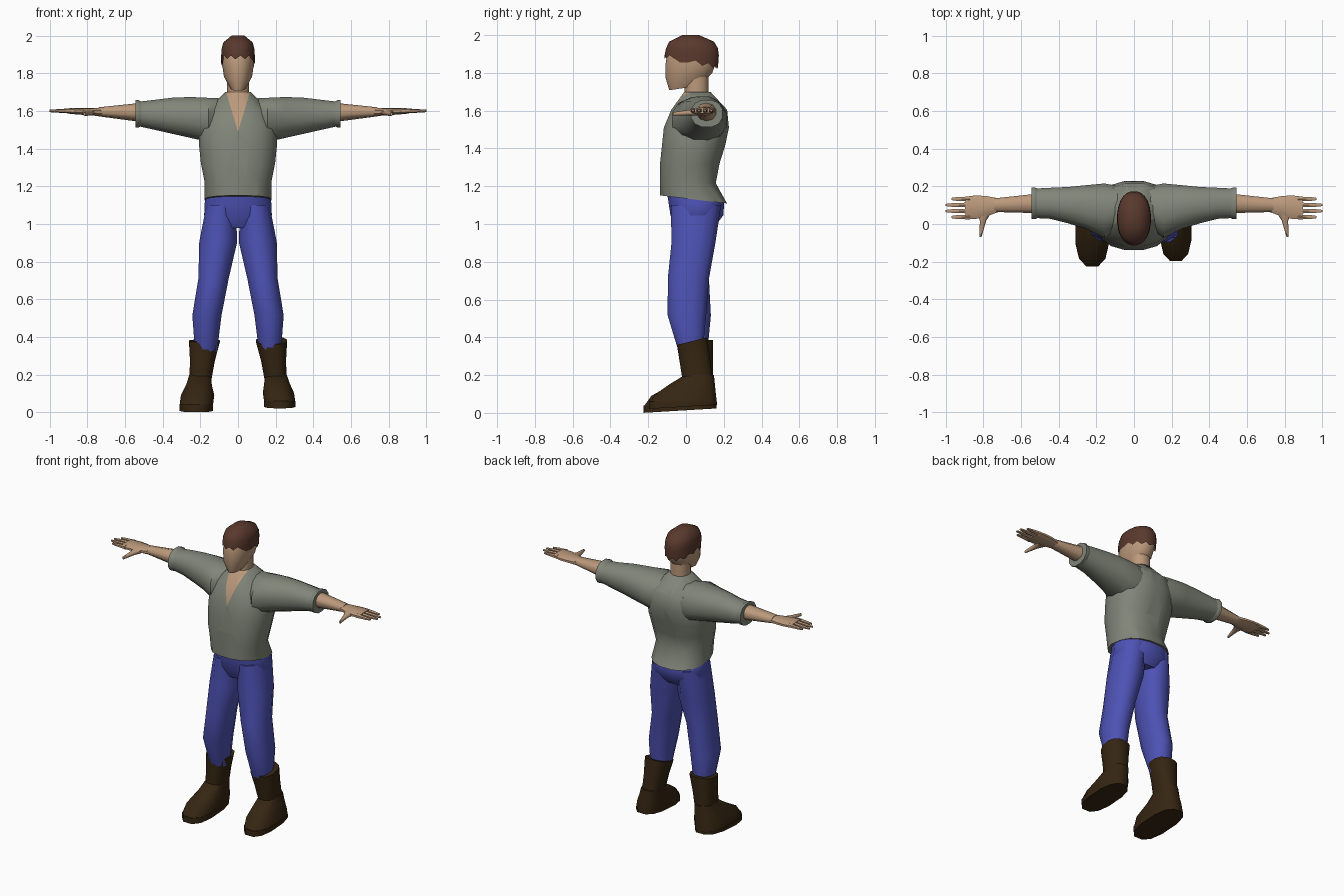
import bpy, bmesh, math
from mathutils import Vector

old = bpy.data.objects.get("Cube")
if old:
    bpy.data.objects.remove(old)


def material(name, red, green, blue):
    mat = bpy.data.materials.new(name)
    mat.use_nodes = True
    colour = (red, green, blue, 1)
    mat.diffuse_color = colour
    shader = mat.node_tree.nodes["Principled BSDF"]
    shader.inputs["Base Color"].default_value = colour
    shader.inputs["Roughness"].default_value = 0.9
    return mat


SKIN = material("skin", .5, .32, .2)
HAIR = material("brown hair", .1, .04, .026)
SHIRT = material("grey green cloth", .22, .235, .19)
PANTS = material("blue cloth", .075, .085, .46)
LEATHER = material("dark leather", .036, .019, .006)


def sample(profile, t):
    """Read a profile, a number or an evenly spaced list, at t from start to end."""
    if not isinstance(profile, list):
        return profile
    place = t * (len(profile) - 1)
    index = min(int(place), len(profile) - 2)
    blend = place - index
    return profile[index] * (1 - blend) + profile[index + 1] * blend


def rounded(value, power):
    return math.copysign(abs(value) ** (2 / power), value)


def loft(name, mat, axis, start, end, half, low, high, mid=0, tilt=0,
         sides=12, mirror=1, power=2.2, closed=True, edit=None):
    """Skin oval rings along an axis; mid and half set the width, low and high the depth."""
    bm = bmesh.new()
    profiles = (half, low, high, mid, tilt)
    count = max(len(p) if isinstance(p, list) else 2 for p in profiles)
    loops = []
    for step in range(count):
        t = step / (count - 1)
        width, bottom, top, centre, lean = (sample(p, t) for p in profiles)
        loop = []
        for i in range(sides):
            angle = math.tau * (i + 0.5) / sides
            a = centre + width * rounded(math.cos(angle), power)
            rise = (top - bottom) / 2 * rounded(math.sin(angle), power)
            b = (top + bottom) / 2 + rise
            along = start + (end - start) * t + lean * rise
            x, y, z = {"X": (along, a, b), "Y": (a, along, b), "Z": (a, b, along)}[axis]
            loop.append(bm.verts.new((x * mirror, y, z)))
        loops.append(loop)
    for lower, upper in zip(loops, loops[1:]):
        for i in range(sides):
            j = (i + 1) % sides
            bm.faces.new((lower[i], lower[j], upper[j], upper[i]))
    bm.faces.new(loops[-1])
    if closed:
        bm.faces.new(loops[0])
    bmesh.ops.recalc_face_normals(bm, faces=bm.faces)
    mesh = bpy.data.meshes.new(name)
    mesh.materials.append(mat)
    if edit:
        edit(bm, loops[0], mesh)
    bm.to_mesh(mesh)
    bm.free()
    part = bpy.data.objects.new(name, mesh)
    bpy.context.collection.objects.link(part)
    bpy.ops.object.select_all(action="DESELECT")
    part.select_set(True)
    bpy.context.view_layer.objects.active = part
    bpy.ops.object.shade_smooth_by_angle(angle=math.radians(48))


# Shirt body, with the open neck cut in as skin-coloured faces
def cut_neckline(bm, hem, mesh):
    mesh.materials.append(SKIN)
    slope, lowest = 0.3, 1.49
    for side in (1, -1):
        bmesh.ops.bisect_plane(bm, geom=bm.verts[:] + bm.edges[:] + bm.faces[:],
                               plane_co=(0, 0, lowest),
                               plane_no=Vector((side, 0, -slope)))
    for face in bm.faces:
        centre = face.calc_center_median()
        inside = abs(centre.x) < slope * (centre.z - lowest)
        if inside and centre.y < 0.03:
            face.material_index = 1


loft("shirt_body", SHIRT, "Z", start=1.13, end=1.7,
     half=[.18, .18, .2, .21, .21, .17, .07],
     low=[-.14, -.14, -.14, -.13, -.12, -.08, -.01],
     high=[.22, .16, .18, .21, .23, .22, .13],
     tilt=[-.12, 0, 0, 0], sides=16, power=2.4, edit=cut_neckline)

# Neck and head
loft("neck", SKIN, "Z", start=1.62, end=1.8, half=.06, low=-.01, high=.12)
loft("head", SKIN, "Z", start=1.72, end=1.98,
     half=[.04, .076, .086, .085, .05],
     low=[-.09, -.11, -.11, -.1, -.05],
     high=[.07, .14, .16, .16, .1],
     tilt=[.15, .1, 0, 0, 0], sides=16)


# Hair cap with a ragged lower edge, lower at the sides and nape
def ragged_edge(bm, rim, mesh):
    for i, vert in enumerate(rim):
        y = vert.co.y
        if y < -0.06:
            height = 1.885
        elif y < 0:
            height = 1.845
        else:
            height = 1.865 - y / 5
        vert.co.z = height + 0.01 * (-1) ** i


loft("hair", HAIR, "Z", start=1.86, end=2,
     half=[.09, .09, .088, .078, .035],
     low=[-.114, -.114, -.107, -.09, -.02],
     high=[.17, .175, .17, .15, .07],
     sides=24, closed=False, edit=ragged_edge)

# Arms and hands
for label, side in (("left", 1), ("right", -1)):
    loft(label + "_sleeve", SHIRT, "X", start=.06, end=.54, mirror=side,
         mid=[.1, .07, .09, .1, .11, .11],
         half=[.1, .15, .12, .1, .085, .08],
         low=[1.41, 1.52], high=[1.67, 1.68, 1.65])
    loft(label + "_sleeve_cuff", SHIRT, "X", start=.51, end=.545, mirror=side,
         mid=.11, half=[.08, .087, .087], low=[1.52, 1.51, 1.51],
         high=[1.65, 1.66, 1.66])
    loft(label + "_forearm", SKIN, "X", start=.5, end=.74, mirror=side, sides=10,
         mid=[.11, .1], half=[.055, .038], low=[1.54, 1.572], high=[1.645, 1.62])
    loft(label + "_palm", SKIN, "X", start=.72, end=.895, mirror=side, sides=10,
         mid=[.1, .085], half=[.038, .055, .065, .063],
         low=[1.572, 1.585], high=1.617)
    for i, finger in enumerate(("index", "middle", "ring", "little")):
        tip = 1.015 - 0.03 * abs(i - 1.5)
        loft(f"{label}_{finger}_finger", SKIN, "X", start=.87, end=tip, mirror=side,
             sides=6, mid=.037 + .032 * i, half=[.015, .013, .012, .007],
             low=[1.586, 1.594], high=[1.616, 1.607])
    loft(label + "_thumb", SKIN, "Y", start=.06, end=-.07, mirror=side, sides=8,
         mid=[.795, .816], half=[.04, .018, .012, .006],
         low=1.574, high=[1.612, 1.592])

# Trousers: hips, then two legs with the right calf set further back
loft("trouser_hips", PANTS, "Z", start=.98, end=1.18,
     half=[.13, .183, .18, .165], low=[-.05, -.085, -.095, -.105],
     high=[.15, .2, .205, .175], sides=16)
for label, side, back in (("left", 1, 0), ("right", -1, .025)):
    loft(label + "_trouser_leg", PANTS, "Z", start=.32, end=1.1, mirror=side,
         mid=[.17, .165, .13, .105, .09], half=[.06, .08, .083, .104, .08],
         low=[back - .04, back / 2 - .1, -.1, -.08, -.085],
         high=[back + .09, back + .11, .125, .16, .19])

# Boots: shaft, foot and sole, with the right one a little larger
for label, side, lean, back, toe, ground in (
        ("left", 1, .25, 0, -.2, .02), ("right", -1, .08, .03, -.228, 0)):
    extra = back / 5
    loft(label + "_boot_shaft", LEATHER, "Z", start=.17, end=.38, mirror=side,
         mid=[.2, .178], half=[.06, .068, .085], low=[-.02, back - .05],
         high=[.145, back + .115], tilt=[0, lean], power=2.5)
    loft(label + "_boot_foot", LEATHER, "Z", start=ground + .035, end=.2, mirror=side,
         mid=[.222, .2], half=[.085 + extra, .085 + extra, .07, .06],
         low=[toe, toe + .04, -.09, -.01], high=[.168, .15], power=2.6)
    loft(label + "_boot_sole", LEATHER, "Z", start=ground + .012, end=ground + .04,
         mirror=side, mid=.222, half=.086 + extra, low=toe - .002, high=.168,
         tilt=[.06, 0], power=2.6)
